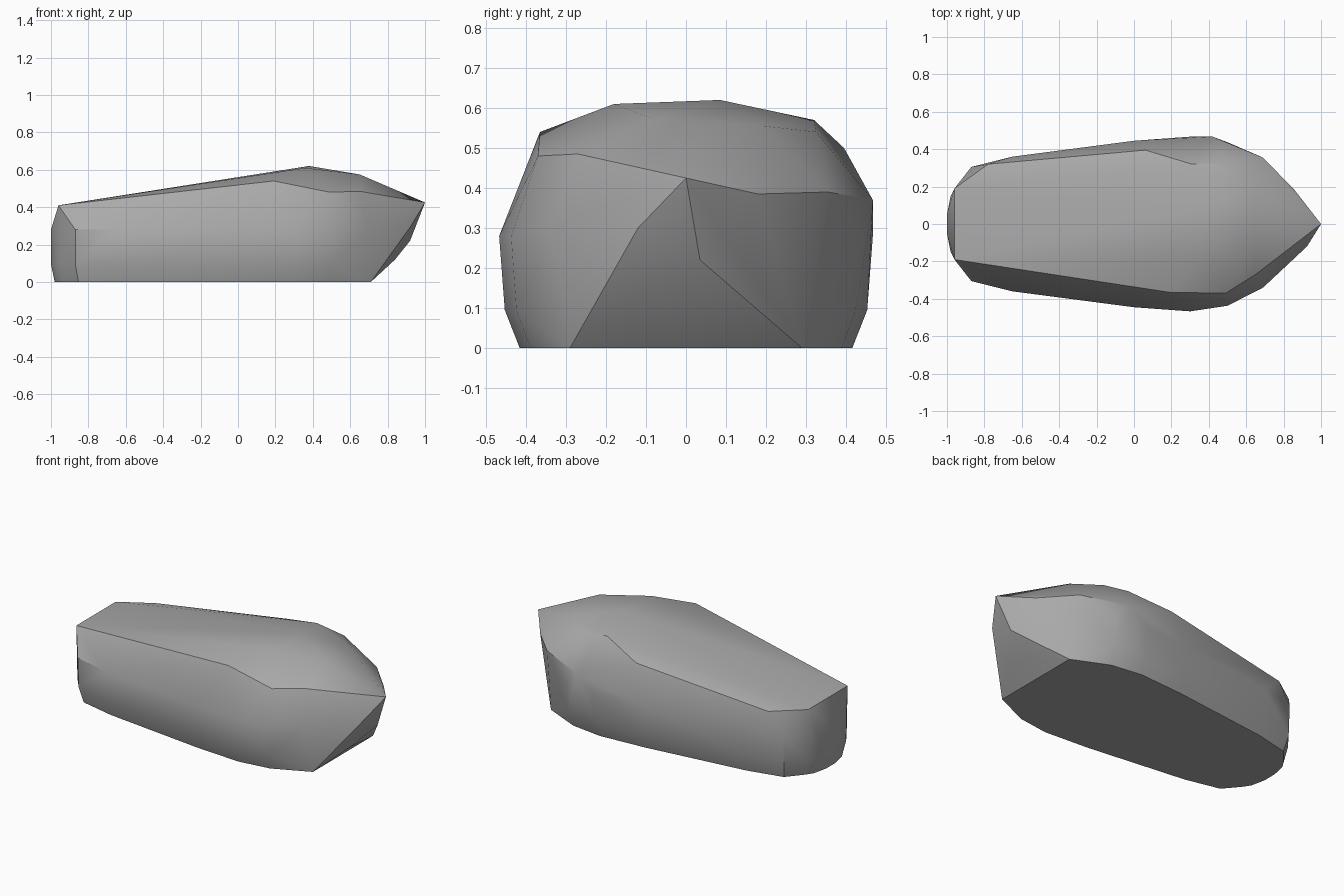
import bpy
import bmesh

default_cube = bpy.data.objects.get("Cube")
if default_cube:
    bpy.data.objects.remove(default_cube, do_unlink=True)

# Stone colour
grey = (0.40, 0.40, 0.40, 1.0)
stone = bpy.data.materials.new("stone grey")
stone.use_nodes = True
stone.diffuse_color = grey
bsdf = stone.node_tree.nodes["Principled BSDF"]
bsdf.inputs["Base Color"].default_value = grey
bsdf.inputs["Roughness"].default_value = 0.9

# Body walls: one half outline, mirrored and stacked in slightly bulging levels
half_outline = [(-1, .05), (-.98, .15), (-.95, .2), (-.87, .305),
                (-.65, .36), (0, .445), (.3, .467), (.5, .437)]
levels = [(0, .98, .89), (.095, 1, .97), (.28, 1, 1)]
points = [(x * sx, side * y * sy, z)
          for z, sx, sy in levels for x, y in half_outline for side in (-1, 1)]

# Blunt foot of the nose and the tail's top corners
for side in (-1, 1):
    points += [(.71, side * .29, 0), (-.96, side * .19, .41)]

# Nose: pointed tip and the facets under it
points += [(1, 0, .425), (.92, .035, .22), (.84, -.11, .12), (.925, -.12, .3)]

# Shoulders of the wide end
points += [(.42, .467, .37), (.69, .355, .39), (.86, .18, .385), (.69, -.34, .3)]

# Sloping top: front rim, back rim, then the crest
points += [(.19, -.365, .54), (.49, -.37, .48), (.65, -.27, .485)]
points += [(-.78, .32, .4), (.06, .395, .5), (.31, .32, .57),
           (.49, .325, .54), (.63, .195, .555)]
points += [(.38, .085, .62), (.36, -.18, .61), (.65, -.09, .575)]

# Wrap the points in a single faceted skin
bm = bmesh.new()
for point in points:
    bm.verts.new(point)
hull = bmesh.ops.convex_hull(bm, input=bm.verts[:], use_existing_faces=False)
loose = {v for v in hull["geom_interior"] + hull["geom_unused"]
         if isinstance(v, bmesh.types.BMVert)}
bmesh.ops.delete(bm, geom=list(loose), context="VERTS")
bmesh.ops.dissolve_limit(bm, angle_limit=0.01, verts=bm.verts[:], edges=bm.edges[:])
bmesh.ops.recalc_face_normals(bm, faces=bm.faces[:])

mesh = bpy.data.meshes.new("boulder")
bm.to_mesh(mesh)
bm.free()
mesh.materials.append(stone)
boulder = bpy.data.objects.new("boulder", mesh)
bpy.context.collection.objects.link(boulder)

# Soft facets with crisp main ridges
bpy.ops.object.select_all(action="DESELECT")
boulder.select_set(True)
bpy.context.view_layer.objects.active = boulder
bpy.ops.object.shade_smooth_by_angle(angle=0.52)
